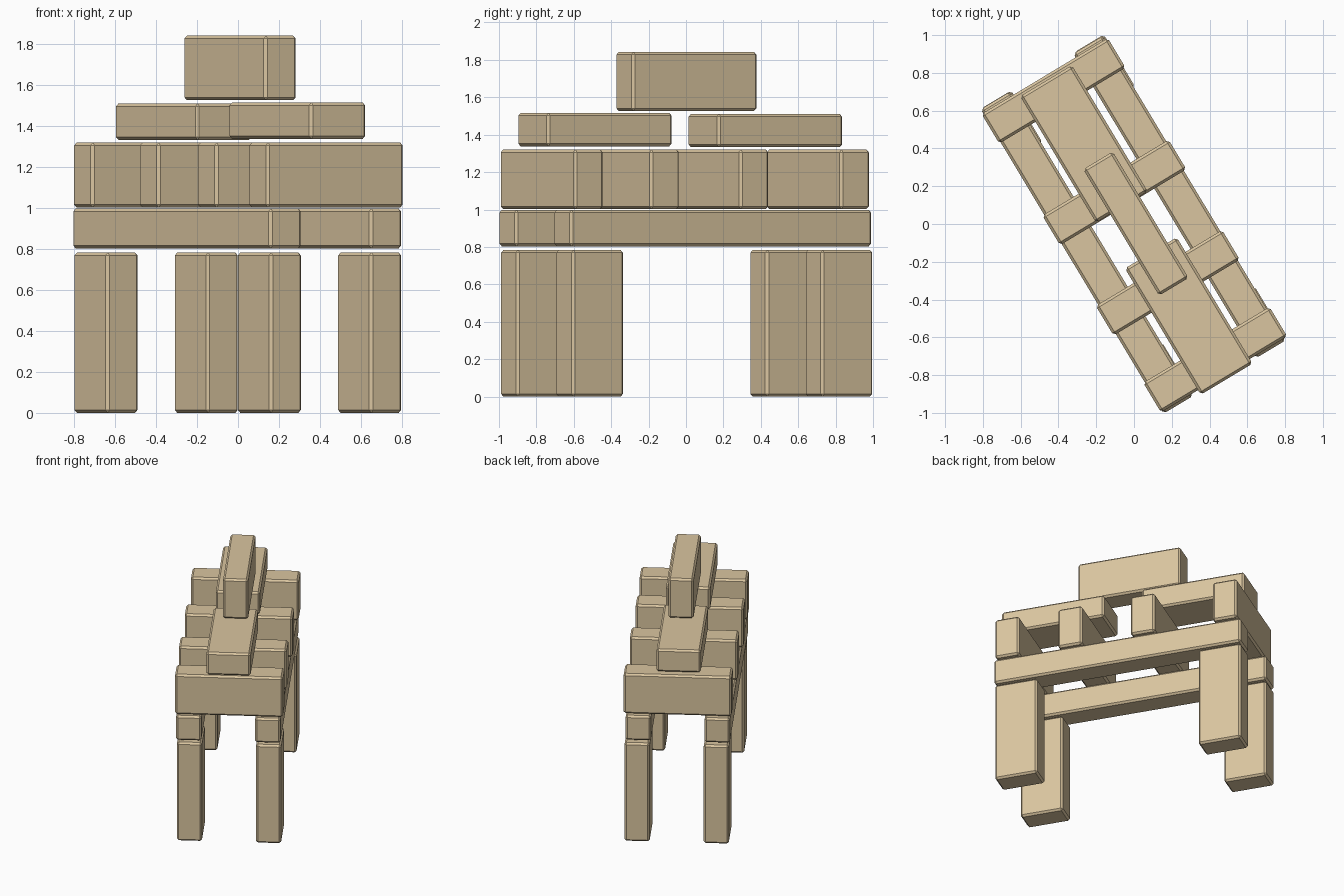
import bpy
from math import radians

if "Cube" in bpy.data.objects:
    bpy.data.objects.remove(bpy.data.objects["Cube"])

# the whole stack is turned so its long axis lies 59 degrees off x
TURN = radians(-59)
wood = bpy.data.materials.new("light_wood")
wood.diffuse_color = (0.70, 0.56, 0.35, 1)
wood.use_nodes = True
wood.node_tree.nodes["Principled BSDF"].inputs["Base Color"].default_value = wood.diffuse_color


def brick(name, x, y, z0, z1, length, width):
    """Chamfered wooden block: length along the stack, width across it."""
    bpy.ops.mesh.primitive_cube_add(size=1, location=(x, y, (z0 + z1) / 2))
    ob = bpy.context.object
    ob.name = name
    ob.scale = (length, width, z1 - z0)
    bpy.ops.object.transform_apply(location=False, rotation=False, scale=True)
    ob.rotation_euler.z = TURN
    bev = ob.modifiers.new("chamfer", "BEVEL")
    bev.width = 0.014
    bev.segments = 1
    ob.data.materials.append(wood)
    return ob


# four upright posts
for i, (x, y) in enumerate([(0.153, -0.811), (0.643, -0.515),
                            (-0.645, 0.522), (-0.155, 0.818)]):
    brick(f"post_{i + 1}", x, y, 0.0, 0.783, 0.322, 0.182)

# two long beams resting on the posts
for name, s in (("left_beam", -1), ("right_beam", 1)):
    brick(name, s * 0.245 - 0.004, s * 0.147 - 0.004, 0.803, 0.998, 1.88, 0.183)

# four cross blocks on edge
for i, (x, y) in enumerate([(0.43, -0.718), (0.179, -0.311),
                            (-0.104, 0.167), (-0.426, 0.705)]):
    brick(f"cross_block_{i + 1}", x, y, 1.003, 1.32, 0.183, 0.78)

# two flat planks
brick("front_plank", 0.29, -0.487, 1.338, 1.516, 0.78, 0.32)
brick("back_plank", -0.265, 0.424, 1.333, 1.511, 0.78, 0.32)

# top block standing on edge
brick("top_block", 0.01, 0.002, 1.527, 1.842, 0.78, 0.182)
